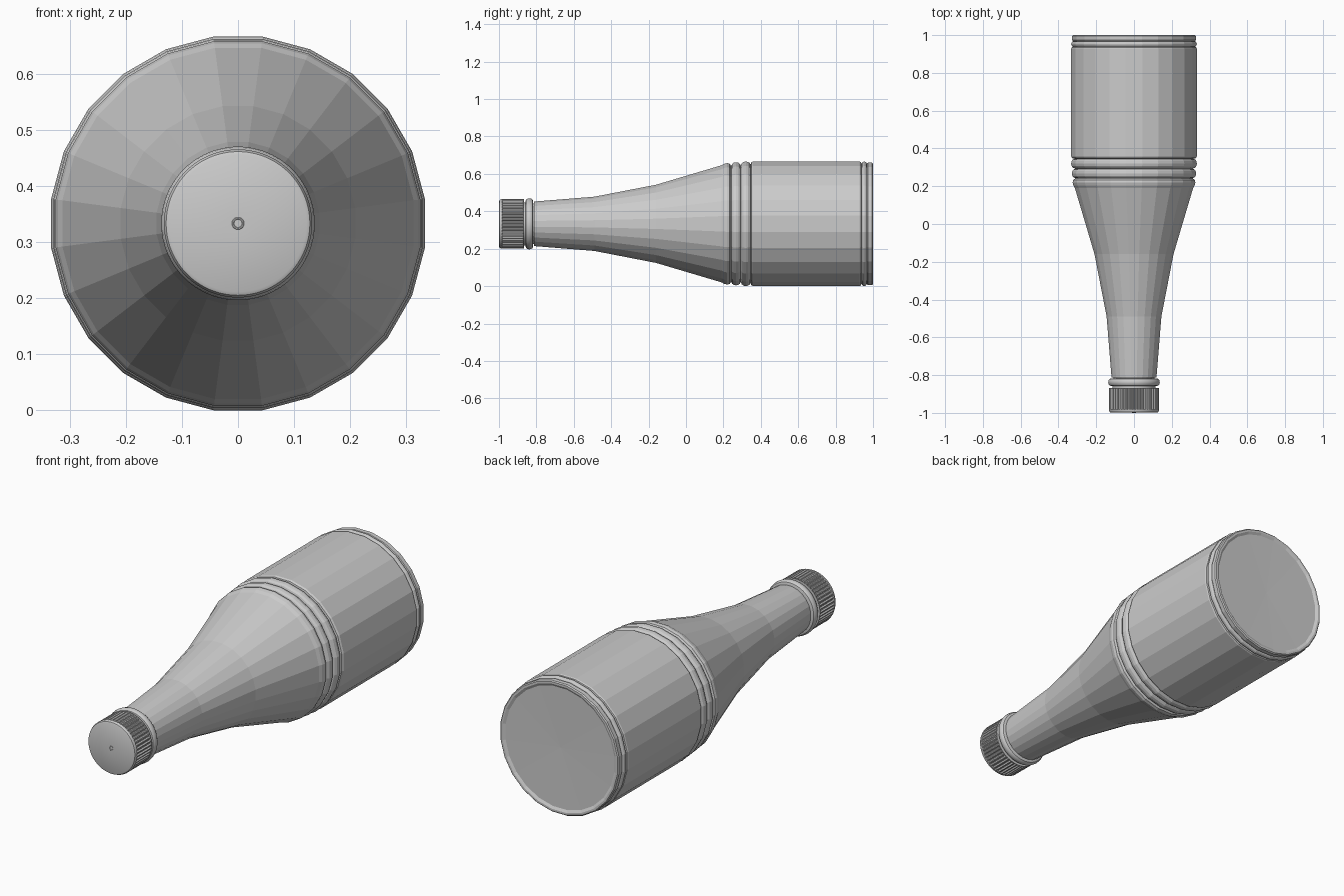
import bpy, bmesh, math

if "Cube" in bpy.data.objects:
    bpy.data.objects.remove(bpy.data.objects["Cube"])

CZ = 0.333                      # height of the bottle axis
K = 1 / math.cos(math.pi / 24)  # flat-to-corner factor for 24 sides


def lathe(name, profile, segs, ribs=None, smooth=None):
    """Revolve (y, radius) points round the y axis; radius 0 closes an end."""
    bm = bmesh.new()
    rings = []
    for i, (y, r) in enumerate(profile):
        if r == 0:
            rings.append([bm.verts.new((0, y, CZ))])
            continue
        ring = []
        for s in range(segs):
            a = 2 * math.pi * (s + 0.5) / segs
            rr = r - (0.006 if ribs and i in ribs and s % 4 > 1 else 0)
            ring.append(bm.verts.new((rr * math.cos(a), y, CZ + rr * math.sin(a))))
        rings.append(ring)
    for a, b in zip(rings, rings[1:]):
        for s in range(segs):
            t = (s + 1) % segs
            if len(a) == 1:
                bm.faces.new((a[0], b[s], b[t]))
            elif len(b) == 1:
                bm.faces.new((a[s], b[0], a[t]))
            else:
                bm.faces.new((a[s], b[s], b[t], a[t]))
    bmesh.ops.recalc_face_normals(bm, faces=bm.faces[:])
    me = bpy.data.meshes.new(name)
    bm.to_mesh(me)
    bm.free()
    ob = bpy.data.objects.new(name, me)
    bpy.context.collection.objects.link(ob)
    if smooth:
        bpy.ops.object.select_all(action='DESELECT')
        ob.select_set(True)
        bpy.context.view_layer.objects.active = ob
        bpy.ops.object.shade_smooth_by_angle(angle=math.radians(smooth))
    return ob


def bead(y0, y1, r, depth=0.018):
    """Half-round ring profile between y0 and y1, outer radius r."""
    m, h = (y0 + y1) / 2, (y1 - y0) / 2
    return [(m - h * math.cos(math.pi * i / 6),
             r - depth + depth * math.sin(math.pi * i / 6)) for i in range(7)]


# bottle: neck, shoulder, three beads, barrel, base bead and shallow base
body = [(-0.88, 0), (-0.88, 0.108), (-0.813, 0.108), (-0.813, 0.119),
        (-0.49, 0.145), (-0.16, 0.209), (0.19, 0.313), (0.205, 0.321),
        (0.22, 0.325), (0.233, 0.322), (0.24, 0.312)]
body += bead(0.243, 0.292, 0.329)
body += bead(0.295, 0.345, 0.333)
body += [(0.346, 0.318), (0.349, 0.328), (0.358, 0.333), (0.928, 0.333),
         (0.935, 0.330), (0.938, 0.322)]
body += bead(0.939, 0.967, 0.333, 0.012)
body += [(0.969, 0.324), (0.973, 0.327), (0.995, 0.327), (1.0, 0.322),
         (1.0, 0.312), (0.993, 0.30), (0.988, 0)]
lathe("bottle_body", [(y, r * K) for y, r in body], 24)

# neck collar
lathe("neck_collar", [(-0.857, 0.10)] + bead(-0.857, -0.818, 0.137, 0.014)
      + [(-0.818, 0.10)], 24 * 2, smooth=30)

# ribbed screw cap with a moulding ring on its face
cap = [(-0.999, 0), (-0.999, 0.007), (-1.0, 0.008), (-1.0, 0.010), (-0.999, 0.011),
       (-0.999, 0.122), (-0.996, 0.128), (-0.988, 0.132), (-0.983, 0.132),
       (-0.981, 0.132), (-0.876, 0.132), (-0.874, 0.132), (-0.867, 0.132),
       (-0.867, 0.10)]
cap[10:13] = [(-0.872, 0.132), (-0.870, 0.132), (-0.867, 0.132)]
lathe("screw_cap", cap, 192, ribs={9, 10}, smooth=30)

# cap under-ring in the gap
lathe("cap_seal", [(-0.868, 0.115), (-0.855, 0.115)], 48, smooth=30)
